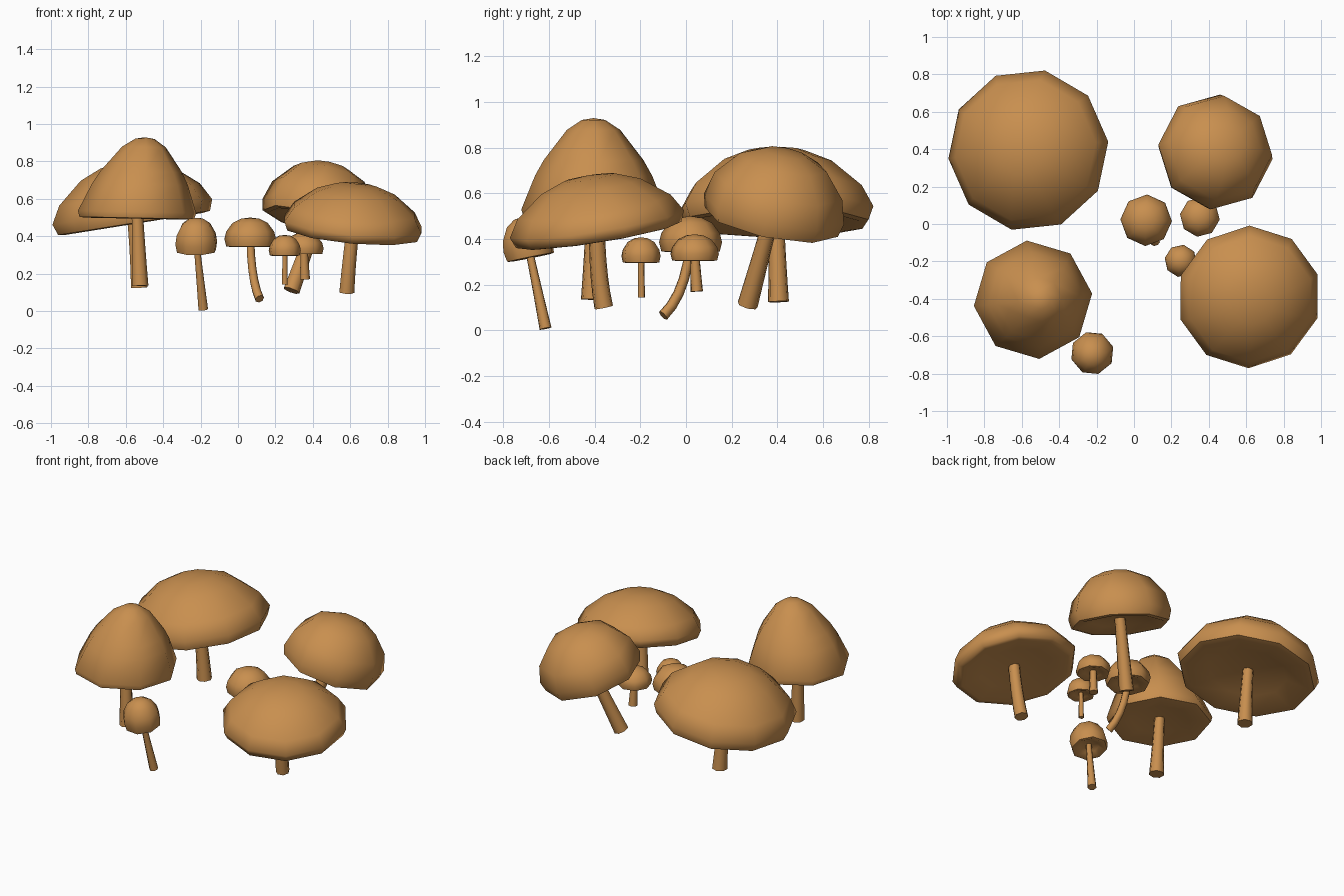
import bpy, bmesh, math
from mathutils import Vector, Matrix

if "Cube" in bpy.data.objects:
    bpy.data.objects.remove(bpy.data.objects["Cube"])

brown = bpy.data.materials.new("mushroom brown")
brown.diffuse_color = (0.58, 0.275, 0.078, 1)
brown.use_nodes = True
brown.node_tree.nodes["Principled BSDF"].inputs["Base Color"].default_value = brown.diffuse_color

# cap profiles: (radius fraction, height fraction), ending before the apex
UNDER = [(0.55, -0.13), (0.86, -0.24), (0.95, -0.22)]
FLAT = UNDER + [(1, 0), (0.88, 0.35), (0.57, 0.77), (0.3, 0.95)]
DOME = UNDER + [(1, 0), (0.91, 0.40), (0.62, 0.80), (0.3, 0.97)]
BELL = [(0.55, -0.04), (0.88, -0.09), (0.97, -0.08),
        (1, 0), (0.81, 0.37), (0.69, 0.54), (0.37, 0.87), (0.16, 0.98)]
BUTTON = [(0.5, -0.22), (0.8, -0.36), (0.93, -0.34),
          (1, 0), (0.93, 0.35), (0.68, 0.75), (0.35, 0.95)]


def skin(name, rings, start, end):
    """Bridge rings of points and close both ends with fans."""
    bm = bmesh.new()
    loops = [[bm.verts.new(p) for p in r] for r in rings]
    n = len(loops[0])
    a, b = bm.verts.new(start), bm.verts.new(end)
    for i in range(n):
        j = (i + 1) % n
        bm.faces.new((a, loops[0][j], loops[0][i]))
        bm.faces.new((b, loops[-1][i], loops[-1][j]))
        for lo, hi in zip(loops, loops[1:]):
            bm.faces.new((lo[i], lo[j], hi[j], hi[i]))
    bmesh.ops.recalc_face_normals(bm, faces=bm.faces)
    me = bpy.data.meshes.new(name)
    bm.to_mesh(me)
    bm.free()
    me.materials.append(brown)
    ob = bpy.data.objects.new(name, me)
    bpy.context.collection.objects.link(ob)
    bpy.ops.object.select_all(action='DESELECT')
    ob.select_set(True)
    bpy.context.view_layer.objects.active = ob
    bpy.ops.object.shade_smooth_by_angle(angle=math.radians(62))


def frame(origin, direction):
    q = Vector((0, 0, 1)).rotation_difference(Vector(direction))
    return Matrix.Translation(origin) @ q.to_matrix().to_4x4()


def ring(m, r, h, n, phase=0, dx=0):
    return [m @ Vector((r * math.cos(phase + i * math.tau / n) + dx,
                        r * math.sin(phase + i * math.tau / n), h)) for i in range(n)]


def mushroom(name, centre, tilt, R, H, profile, sides, phase, base, r0, r1, bend=None, lean=0):
    # cap, standing square to its tilted axis
    m = frame(centre, (*tilt, 1))
    rings = [ring(m, f * R, h * H, sides, math.radians(phase), lean * max(h, 0))
             for f, h in profile]
    skin(name + "_cap", rings, m @ Vector((0, 0, profile[0][1] * H * 0.6)),
         m @ Vector((lean, 0, H)))
    # stem, a gently bent tapering tube
    p0, p2 = Vector(base), Vector(centre)
    p1 = Vector(bend) if bend else (p0 + p2) / 2
    rings = []
    for k in range(6):
        t = k / 5
        p = p0 * (1 - t) ** 2 + p1 * 2 * t * (1 - t) + p2 * t * t
        d = (p1 - p0) * (1 - t) + (p2 - p1) * t
        rings.append(ring(frame(p, d), r1 + (r0 - r1) * (1 - t) ** 1.3, 0, 7))
    skin(name + "_stem", rings, p0, p2)


# large mushrooms
mushroom("back_left", (-0.565, 0.395, 0.53), (-0.16, 0), 0.435, 0.27, FLAT, 10, 78,
         (-0.53, 0.405, 0.125), 0.047, 0.034, (-0.54, 0.40, 0.3))
mushroom("front_left", (-0.54, -0.405, 0.53), (0.02, 0), 0.318, 0.40, BELL, 8, 96,
         (-0.525, -0.415, 0.135), 0.046, 0.032, lean=0.035)
mushroom("back_right", (0.435, 0.385, 0.53), (0.25, 0.2), 0.315, 0.268, DOME, 8, 84,
         (0.285, 0.27, 0.11), 0.046, 0.034)
mushroom("front_right", (0.615, -0.39, 0.465), (0.09, -0.16), 0.386, 0.218, FLAT, 10, 90,
         (0.58, -0.36, 0.10), 0.042, 0.036, (0.59, -0.39, 0.25))
# small mushrooms
mushroom("small_centre", (0.065, 0.02, 0.385), (0, 0), 0.138, 0.115, BUTTON, 8, 88,
         (0.115, -0.10, 0.065), 0.025, 0.022, (0.07, 0.0, 0.16))
mushroom("small_back", (0.352, 0.038, 0.335), (0, 0), 0.107, 0.085, BUTTON, 8, -8,
         (0.357, 0.047, 0.17), 0.028, 0.021)
mushroom("small_middle", (0.25, -0.197, 0.325), (0, 0), 0.087, 0.082, BUTTON, 8, 80,
         (0.25, -0.195, 0.143), 0.016, 0.014)
mushroom("small_front", (-0.223, -0.69, 0.365), (-0.02, -0.2), 0.117, 0.135, BUTTON, 8, 62,
         (-0.187, -0.615, 0.008), 0.027, 0.017)
